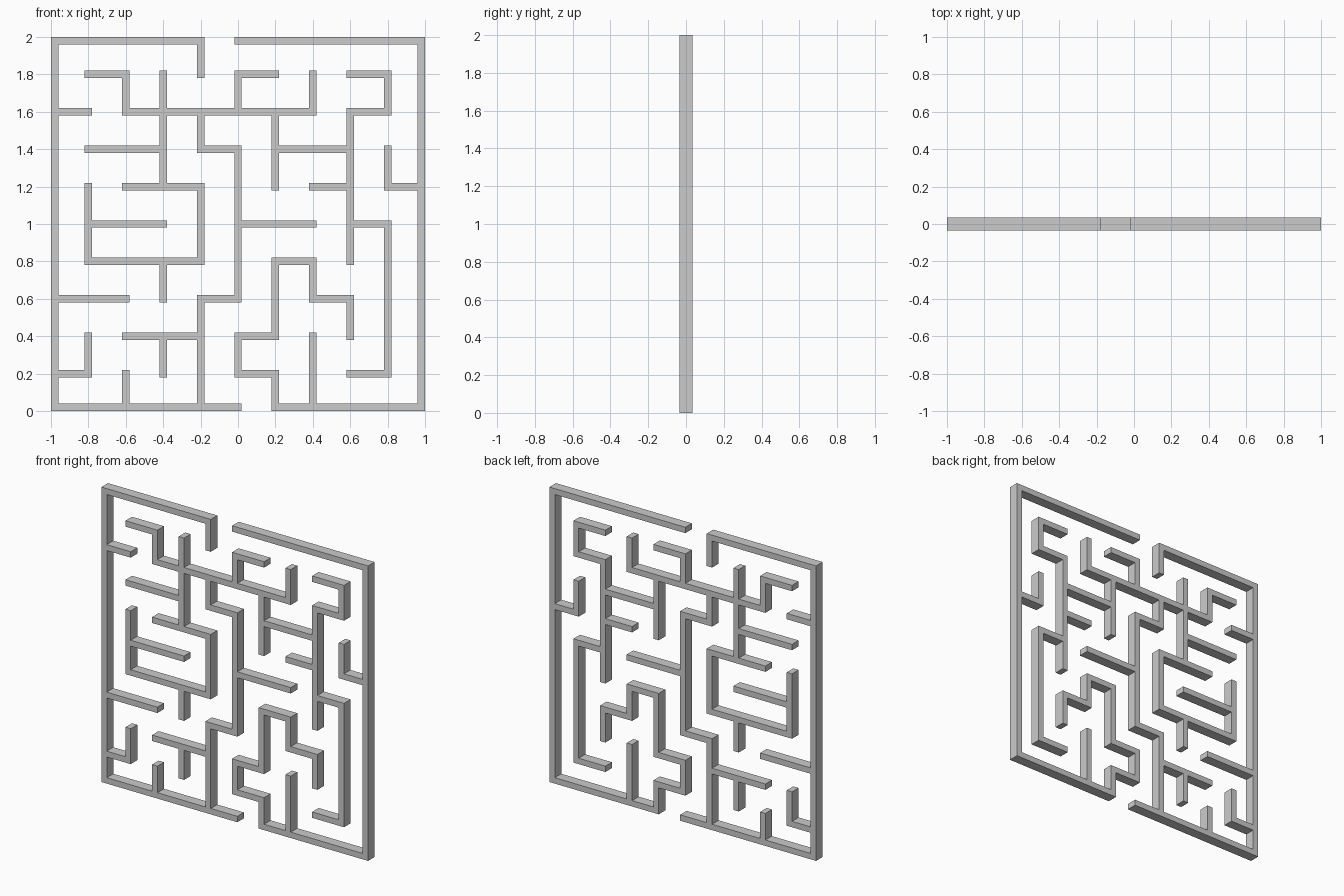
import bpy, bmesh

if "Cube" in bpy.data.objects:
    bpy.data.objects.remove(bpy.data.objects["Cube"])

STEP, HALF, DEPTH = 0.2, 0.02, 0.07   # maze pitch, half wall width, wall depth

# Wall runs on the maze grid: columns 0..10 left to right, rows 0..10 bottom to top
across = {
    10: [(0, 4), (5, 10)],
    9: [(1, 2), (5, 6), (8, 9)],
    8: [(0, 1), (2, 7), (8, 9)],
    7: [(1, 3), (4, 5), (6, 8)],
    6: [(2, 4), (7, 8), (9, 10)],
    5: [(1, 3), (5, 7), (8, 9)],
    4: [(1, 4), (6, 7)],
    3: [(0, 2), (4, 5), (7, 8)],
    2: [(2, 4), (5, 6)],
    1: [(0, 1), (5, 6), (8, 9)],
    0: [(0, 5), (6, 10)],
}
upright = {
    0: [(0, 10)],
    1: [(1, 2), (4, 6)],
    2: [(0, 1), (8, 9)],
    3: [(1, 2), (3, 4), (6, 9)],
    4: [(0, 3), (4, 6), (7, 8), (9, 10)],
    5: [(1, 2), (3, 7), (8, 9)],
    6: [(0, 1), (2, 4), (6, 8)],
    7: [(0, 2), (3, 4), (8, 9)],
    8: [(2, 3), (4, 8)],
    9: [(1, 5), (6, 7), (8, 9)],
    10: [(0, 10)],
}


def edge(n):
    """Position of wall edge n; even n is the near edge of grid line n // 2."""
    centre = min(max(n // 2 * STEP, HALF), 2 - HALF)   # outer walls sit inside the border
    return centre + (HALF if n % 2 else -HALF)


# Cells covered by walls (shared cells merge at the junctions)
cells = set()
for row, runs in across.items():
    for a, b in runs:
        cells.update((c, 2 * row) for c in range(2 * a, 2 * b + 1))
for col, runs in upright.items():
    for a, b in runs:
        cells.update((2 * col, r) for r in range(2 * a, 2 * b + 1))

# Flat front outline of the maze, facing -y
bm = bmesh.new()
verts = {}


def corner(c, r):
    if (c, r) not in verts:
        verts[c, r] = bm.verts.new((edge(c) - 1, -DEPTH / 2, edge(r)))
    return verts[c, r]


for c, r in sorted(cells):
    bm.faces.new([corner(c, r), corner(c + 1, r), corner(c + 1, r + 1), corner(c, r + 1)])

# Extrude to full wall depth
new = bmesh.ops.extrude_face_region(bm, geom=bm.faces[:], use_keep_orig=True)["geom"]
bmesh.ops.translate(bm, vec=(0, DEPTH, 0),
                    verts=[g for g in new if isinstance(g, bmesh.types.BMVert)])
bmesh.ops.recalc_face_normals(bm, faces=bm.faces[:])

mesh = bpy.data.meshes.new("maze_walls")
bm.to_mesh(mesh)
bm.free()
bpy.context.collection.objects.link(bpy.data.objects.new("maze_walls", mesh))
